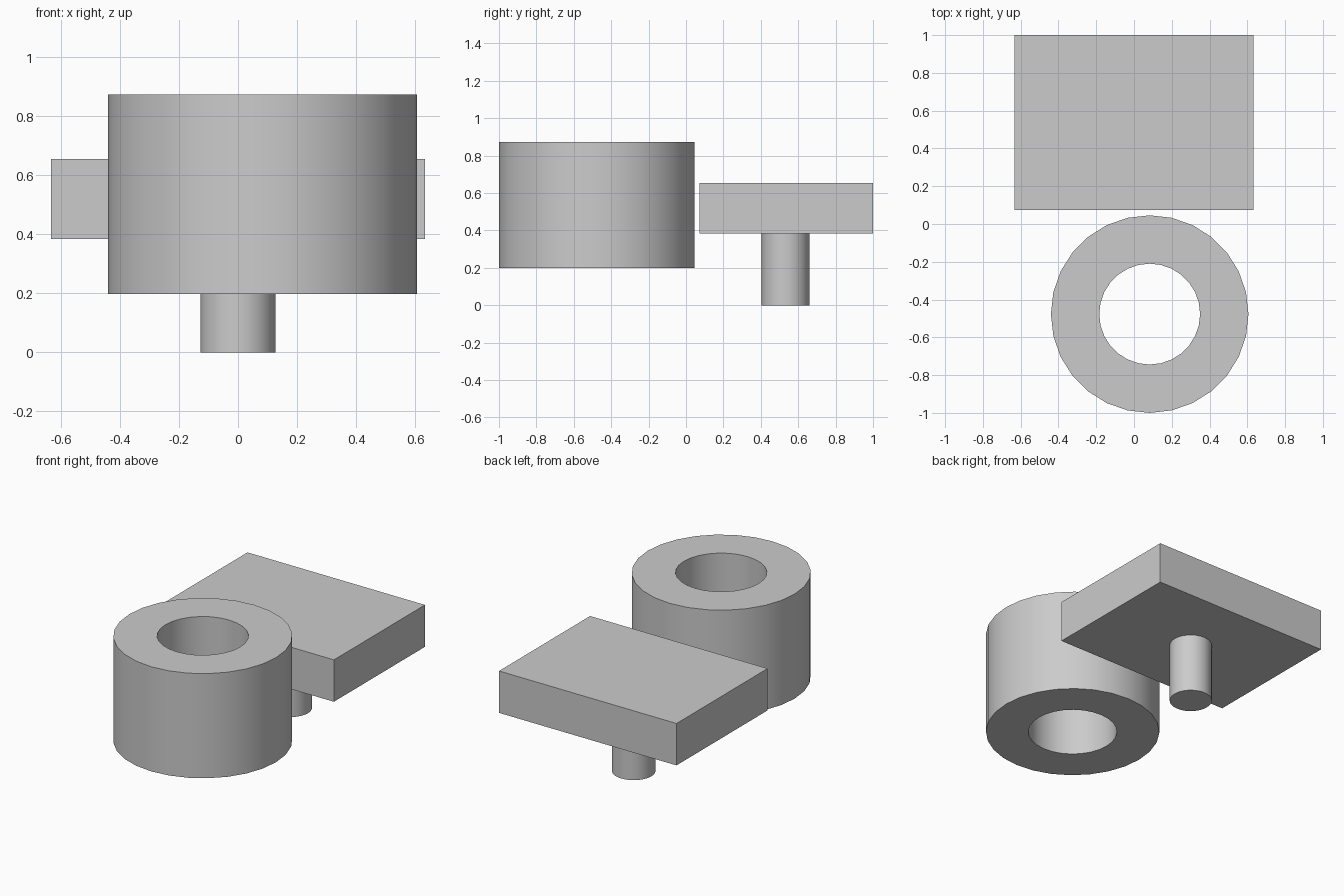
import bpy
import bmesh
import math
from mathutils import Matrix

SIDES = 28

cube = bpy.data.objects.get("Cube")
if cube:
    bpy.data.objects.remove(cube, do_unlink=True)

# One plain grey for every part
grey = bpy.data.materials.new("plain grey")
grey.use_nodes = True
colour = (0.6, 0.6, 0.6, 1)
grey.diffuse_color = colour
grey.node_tree.nodes["Principled BSDF"].inputs["Base Color"].default_value = colour


def finish(name, bm, location):
    """Turn a bmesh into a named, shaded object."""
    bmesh.ops.recalc_face_normals(bm, faces=bm.faces)
    mesh = bpy.data.meshes.new(name)
    bm.to_mesh(mesh)
    bm.free()
    mesh.materials.append(grey)
    obj = bpy.data.objects.new(name, mesh)
    obj.location = location
    bpy.context.collection.objects.link(obj)
    bpy.ops.object.select_all(action="DESELECT")
    obj.select_set(True)
    bpy.context.view_layer.objects.active = obj
    bpy.ops.object.shade_smooth_by_angle(angle=math.radians(30))
    return obj


def tube(name, outer, inner, height, location):
    """Spin a rectangular section around the z axis."""
    bm = bmesh.new()
    section = [(inner, 0), (outer, 0), (outer, height), (inner, height)]
    rings = []
    for i in range(SIDES):
        a = math.tau * i / SIDES
        rings.append([bm.verts.new((r * math.cos(a), r * math.sin(a), z))
                      for r, z in section])
    for i, ring in enumerate(rings):
        following = rings[(i + 1) % SIDES]
        for j in range(len(section)):
            k = (j + 1) % len(section)
            bm.faces.new((ring[j], following[j], following[k], ring[k]))
    return finish(name, bm, location)


def cylinder(name, radius, height, location):
    bm = bmesh.new()
    bmesh.ops.create_cone(bm, cap_ends=True, segments=SIDES, radius1=radius,
                          radius2=radius, depth=height,
                          matrix=Matrix.Translation((0, 0, height / 2)))
    return finish(name, bm, location)


def box(name, size, location):
    bm = bmesh.new()
    bmesh.ops.create_cube(bm, size=1, matrix=Matrix.Diagonal((*size, 1)))
    return finish(name, bm, location)


# Thick open ring at the front
tube("hollow_ring", 0.523, 0.267, 0.674, (0.083, -0.477, 0.198))

# Flat slab at the back on a short round peg
box("slab", (1.265, 0.927, 0.27), (0, 0.5365, 0.519))
cylinder("support_peg", 0.127, 0.384, (0, 0.532, 0))
